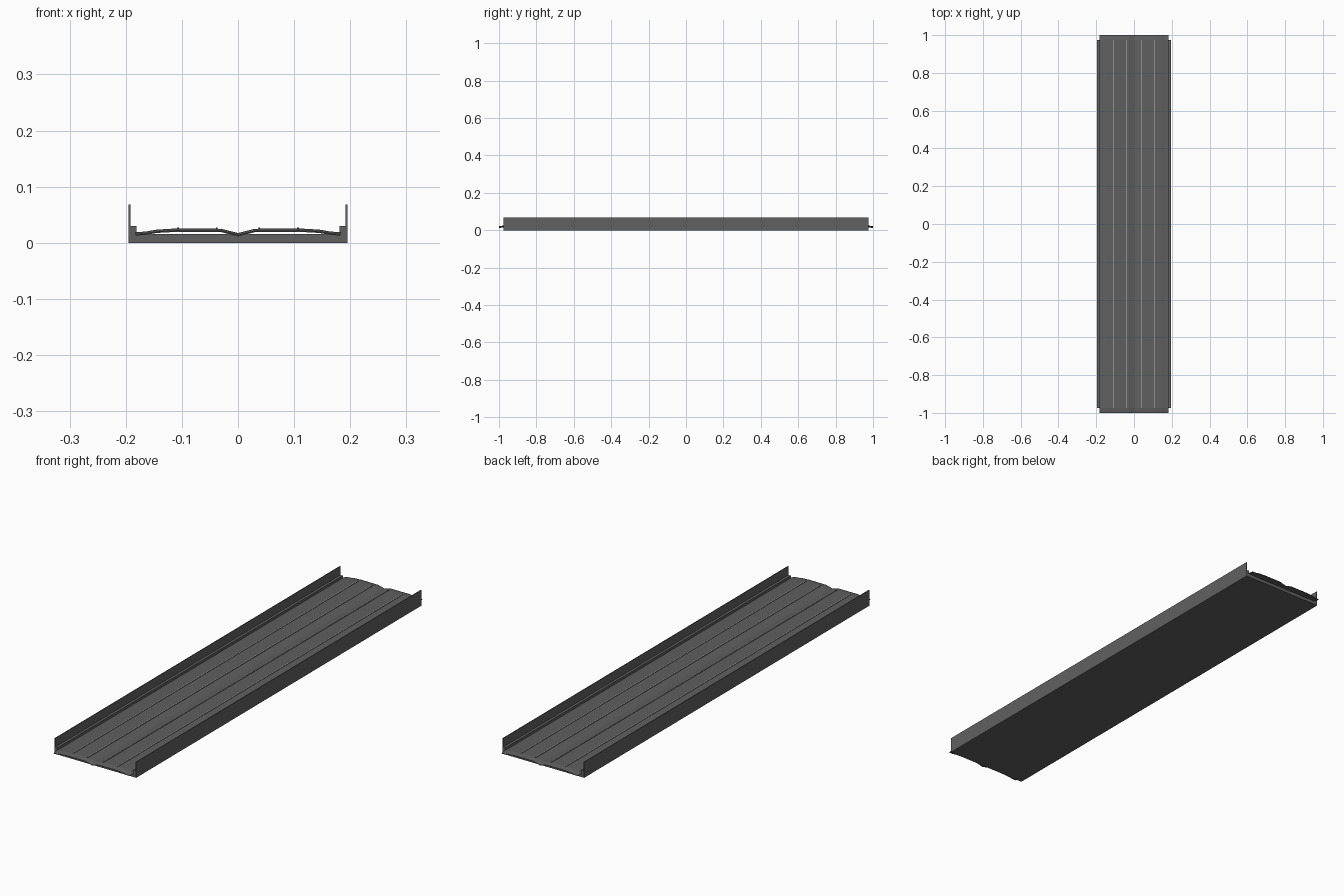
import bpy, bmesh

if "Cube" in bpy.data.objects:
    bpy.data.objects.remove(bpy.data.objects["Cube"])


def material(name, rgb):
    m = bpy.data.materials.new(name)
    m.diffuse_color = (*rgb, 1)
    m.use_nodes = True
    m.node_tree.nodes["Principled BSDF"].inputs["Base Color"].default_value = m.diffuse_color
    return m


concrete = material("dark grey concrete", (0.12, 0.12, 0.12))
ballast = material("grey ballast", (0.115, 0.115, 0.115))
rust = material("rusty brown", (0.10, 0.075, 0.045))
steel = material("light steel", (0.55, 0.55, 0.55))


def loft(name, sections, mats):
    """Closed solid through (y, [(x, z), ...]) cross-sections."""
    bm = bmesh.new()
    rings = [[bm.verts.new((x, y, z)) for x, z in pts] for y, pts in sections]
    for a, b in zip(rings, rings[1:]):
        for i in range(len(a)):
            j = (i + 1) % len(a)
            bm.faces.new((a[i], a[j], b[j], b[i]))
    bm.faces.new(rings[0])
    bm.faces.new(rings[-1])
    bmesh.ops.recalc_face_normals(bm, faces=bm.faces)
    me = bpy.data.meshes.new(name)
    bm.to_mesh(me)
    bm.free()
    for m in mats:
        me.materials.append(m)
    ob = bpy.data.objects.new(name, me)
    bpy.context.collection.objects.link(ob)
    return ob


# Trough: slab, kerbs and thin parapet walls in one cross-section
half = [(0.195, 0), (0.195, 0.068), (0.192, 0.068), (0.192, 0.030),
        (0.181, 0.030), (0.181, 0.0155)]
trough = half + [(-x, z) for x, z in reversed(half)]
loft("bridge_trough", [(-0.975, trough), (0.975, trough)], [concrete])

# Ballast bed: thin sheet with two raised track beds and a central valley
right = [(0.03, 0.025), (0.11, 0.0255), (0.145, 0.0235),
         (0.165, 0.020), (0.183, 0.019)]
top = [(-x, z) for x, z in reversed(right)] + [(0, 0.0175)] + right


def bed(drop):
    up = [(x, z - drop) for x, z in top]
    return up + [(x, z - 0.002) for x, z in reversed(up)]


loft("ballast_bed", [(-1, bed(0.004)), (-0.975, bed(0)),
                     (0.975, bed(0)), (1, bed(0.004))], [ballast])

# Four rails: brown sides, light running surface
for n, x in enumerate((-0.107, -0.038, 0.038, 0.107)):
    w = 0.0016
    sec = [(x - w, 0.0235), (x + w, 0.0235), (x + w, 0.0275), (x - w, 0.0275)]
    rail = loft(f"rail_{n + 1}", [(-0.975, sec), (0.975, sec)], [rust, steel])
    for f in rail.data.polygons:
        f.material_index = 1 if f.normal.z > 0.9 else 0
